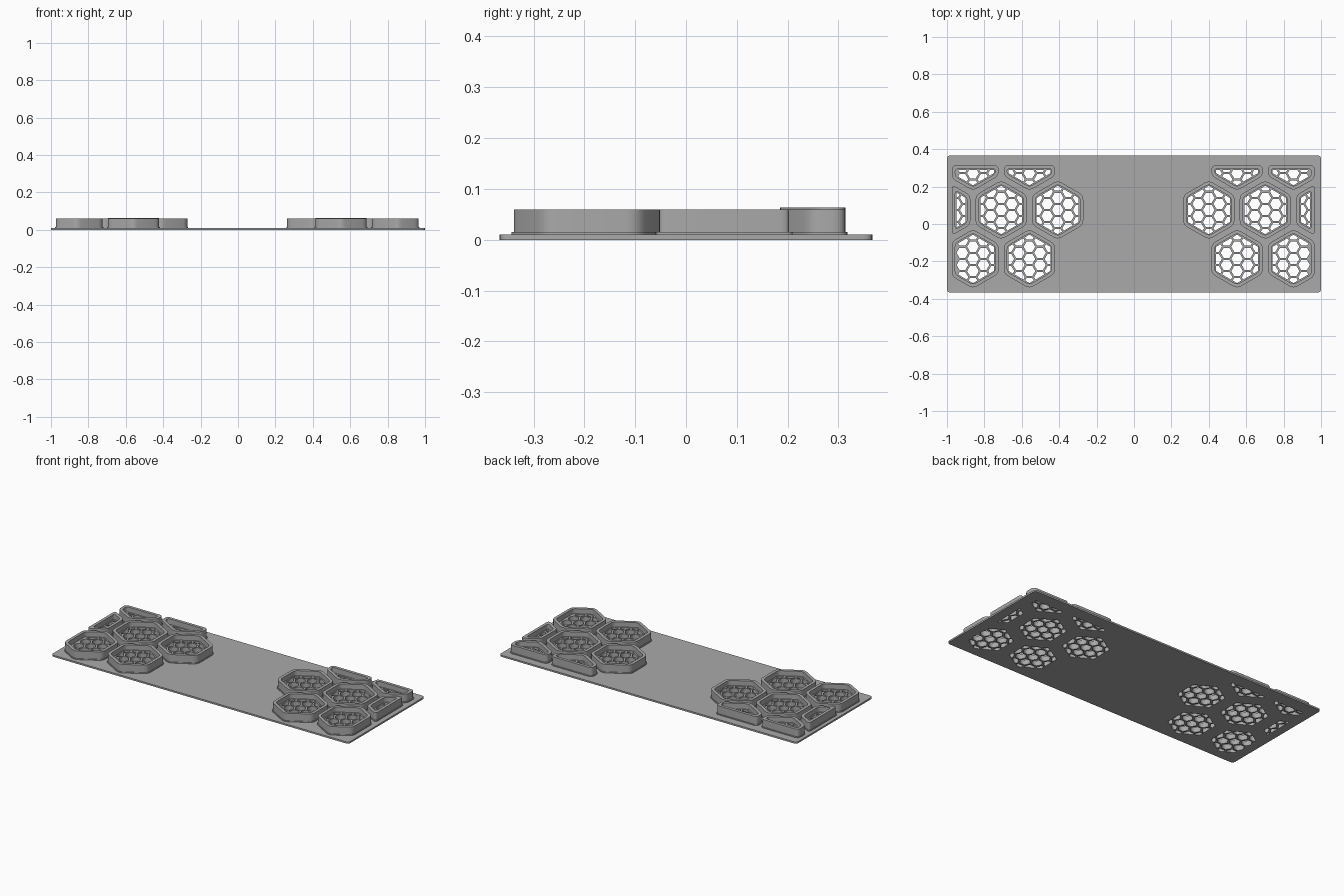
import bpy, math
from mathutils import Vector

cube = bpy.data.objects.get("Cube")
if cube:
    bpy.data.objects.remove(cube, do_unlink=True)

grey = bpy.data.materials.new("matte grey")
grey.use_nodes = True
grey.diffuse_color = (0.4, 0.4, 0.4, 1)
grey.node_tree.nodes["Principled BSDF"].inputs["Base Color"].default_value = (0.4, 0.4, 0.4, 1)

SHIFT = -0.004                    # both clusters mirror about this x
PITCH, APOTHEM = 0.302, 0.137     # big hexagon spacing and half width
ROW = PITCH * math.sqrt(3) / 2
CELL = 0.065                      # small cell spacing
STRUT = 0.011
PLATE_TOP, FOOT_TOP, GRILLE_TOP, WALL_TOP = 0.01, 0.015, 0.03, 0.06


def clip(poly, normal, dist):
    """Keep the part of a convex polygon where p . normal <= dist."""
    out = []
    for a, b in zip(poly, poly[1:] + poly[:1]):
        da, db = a.dot(normal) - dist, b.dot(normal) - dist
        if da <= 0:
            out.append(a)
        if da * db < 0:
            out.append(a.lerp(b, da / (da - db)))
    return out


def hexagon(poly, centre, apothem, start):
    for i in range(6):
        n = Vector((math.cos(start + i * math.pi / 3), math.sin(start + i * math.pi / 3)))
        poly = clip(poly, n, centre.dot(n) + apothem)
    return poly


def rectangle(x0, x1, y0, y1):
    return [Vector(p) for p in ((x0, y0), (x1, y0), (x1, y1), (x0, y1))]


def rounded(poly, cut, steps=4):
    out = []
    for i, p in enumerate(poly):
        a, b = poly[i - 1] - p, poly[(i + 1) % len(poly)] - p
        s = p + a.normalized() * min(cut, a.length * 0.45)
        e = p + b.normalized() * min(cut, b.length * 0.45)
        for k in range(steps + 1):
            t = k / steps
            out.append(s.lerp(p, t).lerp(p.lerp(e, t), t))
    return out


def area(poly):
    return abs(sum(a.cross(b) for a, b in zip(poly, poly[1:] + poly[:1]))) / 2 if len(poly) > 2 else 0


def extruded(name, loops, z0, z1):
    """Solid from an outline and its holes."""
    curve = bpy.data.curves.new(name, "CURVE")
    curve.dimensions, curve.fill_mode, curve.extrude = "2D", "BOTH", (z1 - z0) / 2
    for loop in loops:
        spline = curve.splines.new("POLY")
        spline.points.add(len(loop) - 1)
        for point, p in zip(spline.points, loop):
            point.co = (p.x, p.y, 0, 1)
        spline.use_cyclic_u = True
    temp = bpy.data.objects.new(name + "_outline", curve)
    bpy.context.collection.objects.link(temp)
    bpy.context.view_layer.update()
    mesh = bpy.data.meshes.new_from_object(temp.evaluated_get(bpy.context.evaluated_depsgraph_get()))
    bpy.data.objects.remove(temp)
    obj = bpy.data.objects.new(name, mesh)
    obj.location.z = (z0 + z1) / 2
    mesh.materials.clear()
    mesh.materials.append(grey)
    bpy.context.collection.objects.link(obj)


def pocket(centre, inset):
    """Big hexagon trimmed by the border of the plate."""
    limits = rectangle(-0.97 + inset, 0.97 - inset, -0.36 + inset, 0.314 - inset)
    return hexagon(limits, centre, APOTHEM - inset, 0)


def cells(centre, region):
    """Small honeycomb holes trimmed by the region."""
    found = []
    for col in range(-4, 5):
        for row in range(-4, 5):
            c = centre + Vector((col * CELL * 0.866, (row + col % 2 / 2) * CELL))
            hole = hexagon(region, c, (CELL - STRUT) / 2, math.pi / 6)
            if area(hole) > 0.00015:
                found.append(hole)
    return found


# Hexagon centres on one side: x, y, wall height
INNER = 0.404
layout = [
    ("inner_middle", INNER, 0.075, WALL_TOP),
    ("centre_middle", INNER + PITCH, 0.075, WALL_TOP),
    ("outer_middle", INNER + PITCH * 2, 0.075, WALL_TOP),
    ("inner_front", INNER + PITCH / 2, 0.075 - ROW, WALL_TOP),
    ("outer_front", INNER + PITCH * 1.5, 0.075 - ROW, WALL_TOP),
    ("inner_back", INNER + PITCH / 2, 0.075 + ROW, WALL_TOP + 0.003),
    ("outer_back", INNER + PITCH * 1.5, 0.075 + ROW, WALL_TOP),
]

plate_loops = [rounded(rectangle(-1, 1, -0.367, 0.367), 0.02)]
for side, sign in (("left", 1), ("right", -1)):
    for label, x, y, top in layout:
        centre = Vector((x, y))

        def place(poly):
            return [Vector((sign * p.x + SHIFT, p.y)) for p in poly]

        outer = place(rounded(pocket(centre, 0), 0.025))
        inner = place(rounded(pocket(centre, 0.018), 0.018))
        foot = place(rounded(pocket(centre, -0.004), 0.025))
        holes = [place(h) for h in cells(centre, pocket(centre, 0.025))]
        plate_loops += holes
        name = f"{side}_{label}"
        extruded(name + "_foot", [foot, inner], PLATE_TOP, FOOT_TOP)
        extruded(name + "_wall", [outer, inner], FOOT_TOP, top)
        extruded(name + "_grille", [inner] + holes, PLATE_TOP, GRILLE_TOP)

# Base plate pierced by every grille
extruded("base_plate", plate_loops, 0, PLATE_TOP)
